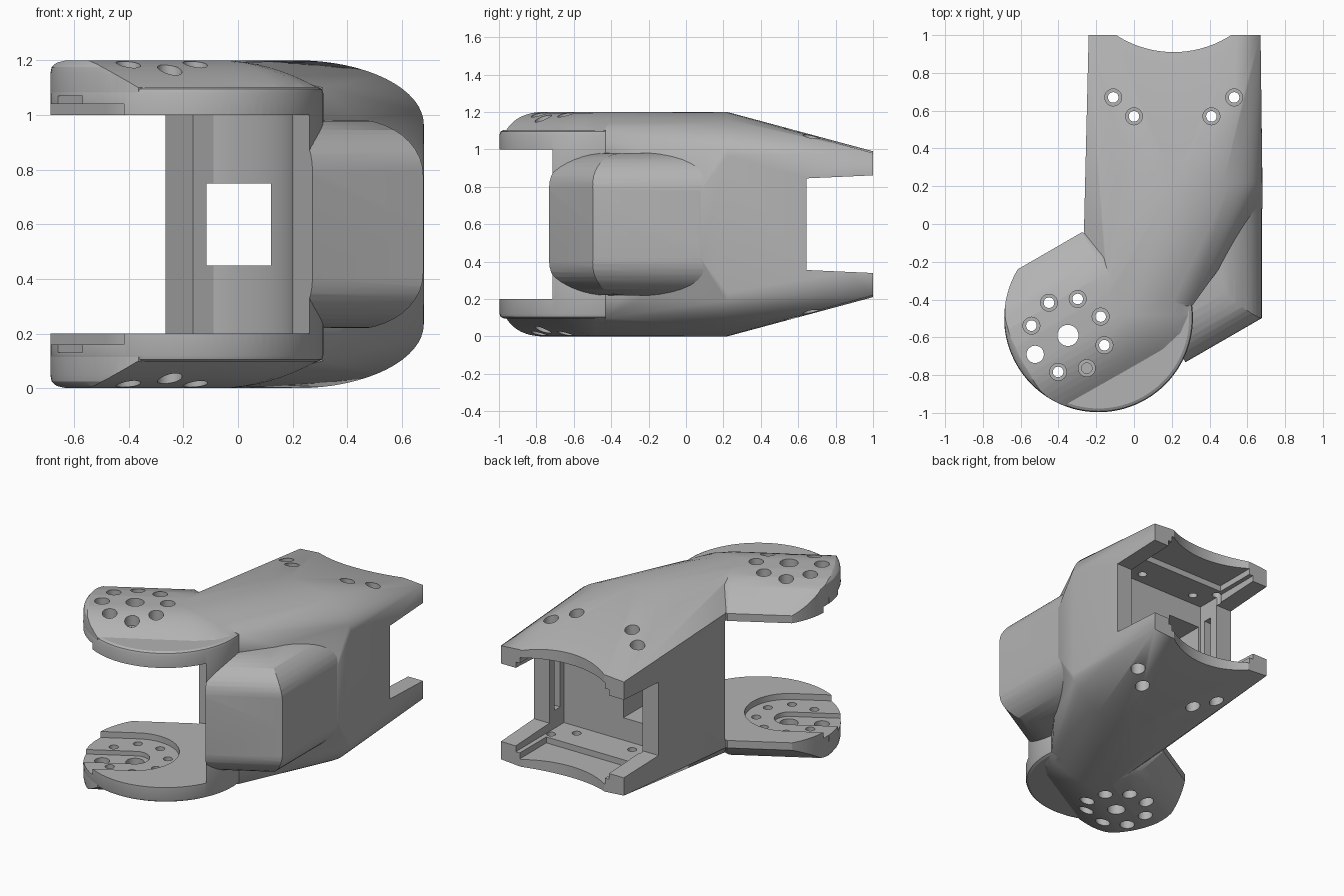
import bpy, bmesh, math
from mathutils import Vector

cube = bpy.data.objects.get("Cube")
if cube:
    bpy.data.objects.remove(cube, do_unlink=True)

MID = 0.6                                     # symmetry height
A = math.radians(30)
X, Y, Z = Vector((1, 0, 0)), Vector((0, 1, 0)), Vector((0, 0, 1))
U = Vector((math.cos(A), math.sin(A), 0))     # along the fork arm
V = Vector((-math.sin(A), math.cos(A), 0))    # along the neck
PIVOT_U, PIVOT_V = -0.598, -0.336
PIVOT = U * PIVOT_U + V * PIVOT_V
DISC = U * -0.411 + V * PIVOT_V

grey = bpy.data.materials.new("plain grey")
grey.use_nodes = True
grey.diffuse_color = (0.45, 0.45, 0.45, 1)
grey.node_tree.nodes["Principled BSDF"].inputs["Base Color"].default_value = (0.45, 0.45, 0.45, 1)


def finish(name, bm):
    bmesh.ops.recalc_face_normals(bm, faces=bm.faces)
    mesh = bpy.data.meshes.new(name)
    bm.to_mesh(mesh)
    bm.free()
    mesh.materials.append(grey)
    obj = bpy.data.objects.new(name, mesh)
    bpy.context.collection.objects.link(obj)
    return obj


def hull(name, points):
    """Convex solid round the points and their mirror images below."""
    bm = bmesh.new()
    for p in points:
        bm.verts.new(p)
        bm.verts.new((p.x, p.y, 2 * MID - p.z))
    res = bmesh.ops.convex_hull(bm, input=bm.verts)
    junk = set(res["geom_interior"]) | set(res["geom_unused"])
    bmesh.ops.delete(bm, geom=[g for g in junk if isinstance(g, bmesh.types.BMVert)], context='VERTS')
    return finish(name, bm)


def prism(name, outline, lo, hi, a, b, t):
    """Extrude an outline in the a-b plane along t."""
    bm = bmesh.new()
    face = bm.faces.new([bm.verts.new(a * p + b * q + t * lo) for p, q in outline])
    new = bmesh.ops.extrude_face_region(bm, geom=[face])["geom"]
    bmesh.ops.translate(bm, vec=t * (hi - lo), verts=[g for g in new if isinstance(g, bmesh.types.BMVert)])
    return finish(name, bm)


def box(name, x, y, z, a=X, b=Y):
    return prism(name, [(x[0], y[0]), (x[1], y[0]), (x[1], y[1]), (x[0], y[1])], z[0], z[1], a, b, Z)


def ring(centre, r, n=24, start=0.0, sweep=2 * math.pi):
    return [(centre[0] + r * math.cos(start + sweep * i / n),
             centre[1] + r * math.sin(start + sweep * i / n)) for i in range(n)]


def uvz(u, v, z):
    return U * u + V * v + Z * z


def rings(layers):
    """Stacked circles round the disc centre."""
    return [Vector((x, y, z)) for r, z in layers for x, y in ring(DISC, r, 96)]


def combine(target, tool, op):
    mod = target.modifiers.new(op, 'BOOLEAN')
    mod.operation, mod.object, mod.solver = op, tool, 'EXACT'
    bpy.context.view_layer.objects.active = target
    bpy.ops.object.modifier_apply(modifier=mod.name)
    bpy.data.objects.remove(tool, do_unlink=True)


def cut(tool):
    combine(bracket, tool, 'DIFFERENCE')


# Dome falling away from the flat arm top towards the rim
DOME = [(k / 8, 1.2 - 0.1 * (k / 8) ** 2) for k in range(9)]
TOP_U, TOP_V = -0.3, -0.38


def dome_spoke(u, v):
    return [uvz(TOP_U + (u - TOP_U) * t, TOP_V + (v - TOP_V) * t, z) for t, z in DOME]


# Body and neck: domed section tapering to the rear and narrowing to the arm
pts = []
for i in range(33):
    a = math.pi * i / 32
    pts.append(Vector((0.215 + 0.465 * math.cos(a), 0.22, 0.965 + 0.235 * math.sin(a))))
pts += [Vector(p) for p in ((-0.24, 1, 0.98), (-0.11, 1, 0.99), (0.54, 1, 0.99), (0.67, 1, 0.98))]
pts += [Vector((-0.265, -0.04, 1.05)), Vector((0.31, -0.43, 1.1)), Vector((0.68, 0.08, 0.78))]
pts += [uvz(TOP_U, -0.25, 1.2)] + dome_spoke(0.07, -0.48)
bracket = hull("joint_bracket", pts)

# Fork arm: dome and rear chamfer trimmed by a round-edged drum, with a rim lip
pts = [uvz(-1.0, TOP_V - 0.27 * t, z) for t, z in DOME]
for u, v in ((-0.36, -0.655), (-0.2, -0.655), (-0.07, -0.625), (0.01, -0.565), (0.07, -0.48), (0.1, -0.3)):
    pts += dome_spoke(u, v)
for v, z in ((0.1, 1.05), (-0.05, 1.165), (-0.15, 1.19), (-0.25, 1.2)):
    pts += [uvz(-1.0, v, z), uvz(-0.26, v, z)]
arm = hull("fork_arm", pts)
combine(arm, hull("drum", rings([(0.499, 1.15), (0.494, 1.175), (0.48, 1.192), (0.46, 1.203)])), 'INTERSECT')
combine(bracket, arm, 'UNION')
lip = [p for p in rings([(0.5, 1.08), (0.495, 1.095), (0.48, 1.103)]) if p.dot(V) < -0.1]
combine(bracket, hull("rim_lip", lip), 'UNION')

# Side bulge: rounded nose along the arm, crossed with a rounded outer side
corner = [math.pi / 2 * i / 10 for i in range(11)]
pts = []
for v, z in [(-0.1, 0.98)] + [(-0.52 - 0.25 * math.sin(t), 0.8 + 0.18 * math.cos(t)) for t in corner]:
    pts += [uvz(-0.2, v, z), uvz(0.85, v, z)]
bulge = hull("side_bulge", pts)
pts = []
for x, z in [(-0.5, 0.985)] + [(0.42 + 0.258 * math.sin(t), 0.78 + 0.205 * math.cos(t)) for t in corner]:
    pts += [Vector((x, -1, z)), Vector((x, 0.3, z))]
combine(bulge, hull("side_rounding", pts), 'INTERSECT')
combine(bracket, bulge, 'UNION')

# Gap between the two fork arms, with a hollowed web
cut(box("fork_gap", (-1.3, -0.13), (-1.2, 0.105), (0.2, 1.0), U, V))
cut(prism("web_hollow", ring(PIVOT, 0.55, 96), 0.2, 1.0, X, Y, Z))

# Recess and slot on the inner faces of the arms
for r, depth in ((0.27, 0.04), (0.09, 0.07)):
    cap = ring((PIVOT_U, PIVOT_V), r, 24, -math.pi / 2, math.pi)
    cap += [(PIVOT_U, PIVOT_V + r), (-1.3, PIVOT_V + r), (-1.3, PIVOT_V - r)]
    cut(prism("arm_recess", cap, 0.2 - depth, 1.0 + depth, U, V, Z))

# Rear opening, cavity, lining recess and front window
cut(prism("side_opening", [(0.645, 0.355), (1.2, 0.33), (1.2, 0.87), (0.645, 0.845)], -1, 1, Y, Z, X))
cut(box("cavity", (-0.13, 0.56), (0.49, 1.2), (0.3, 0.9)))
cut(box("lining_recess", (-0.1, 0.53), (0.72, 1.3), (0.26, 0.94)))
cut(box("front_window", (-0.115, 0.12), (-0.62, 0.55), (0.45, 0.75)))
cut(box("wall_pocket", (-0.19, 0.62), (0.53, 0.59), (0.42, 0.78)))
cut(prism("rear_scoop", ring((0.21, 1.47), 0.56, 96), -0.1, 1.3, X, Y, Z))

# Screw holes with counterbores, and the plain pivot holes, as one cutter
drill = bmesh.new()


def hole(x, y, profile):
    loops = [[drill.verts.new((px, py, z)) for px, py in ring((x, y), r)] for r, z in profile]
    for low, high in zip(loops, loops[1:]):
        for i in range(len(low)):
            drill.faces.new((low[i - 1], low[i], high[i], high[i - 1]))
    drill.faces.new(loops[0])
    drill.faces.new(loops[-1])


def screw_hole(x, y, seat):
    low = 2 * MID - seat
    hole(x, y, [(0.045, -0.1), (0.045, low), (0.028, low), (0.028, seat), (0.045, seat), (0.045, 1.3)])


def plain_hole(x, y, r):
    hole(x, y, [(r, -0.1), (r, 1.3)])


for x, y in ((-0.11, 0.67), (0.0, 0.57), (0.41, 0.57), (0.53, 0.67)):
    screw_hole(x, y, 1.0)
for k in range(8):
    a = math.radians(30 + 45 * k)
    x, y = PIVOT.x + 0.2 * math.cos(a), PIVOT.y + 0.2 * math.sin(a)
    if k == 4:
        plain_hole(x, y, 0.046)
    else:
        screw_hole(x, y, 1.115)
plain_hole(PIVOT.x, PIVOT.y, 0.056)
cut(finish("drill", drill))

# Smooth shading with sharp edges kept
bpy.ops.object.select_all(action='DESELECT')
bracket.select_set(True)
bpy.context.view_layer.objects.active = bracket
bpy.ops.object.shade_smooth_by_angle(angle=math.radians(25))
